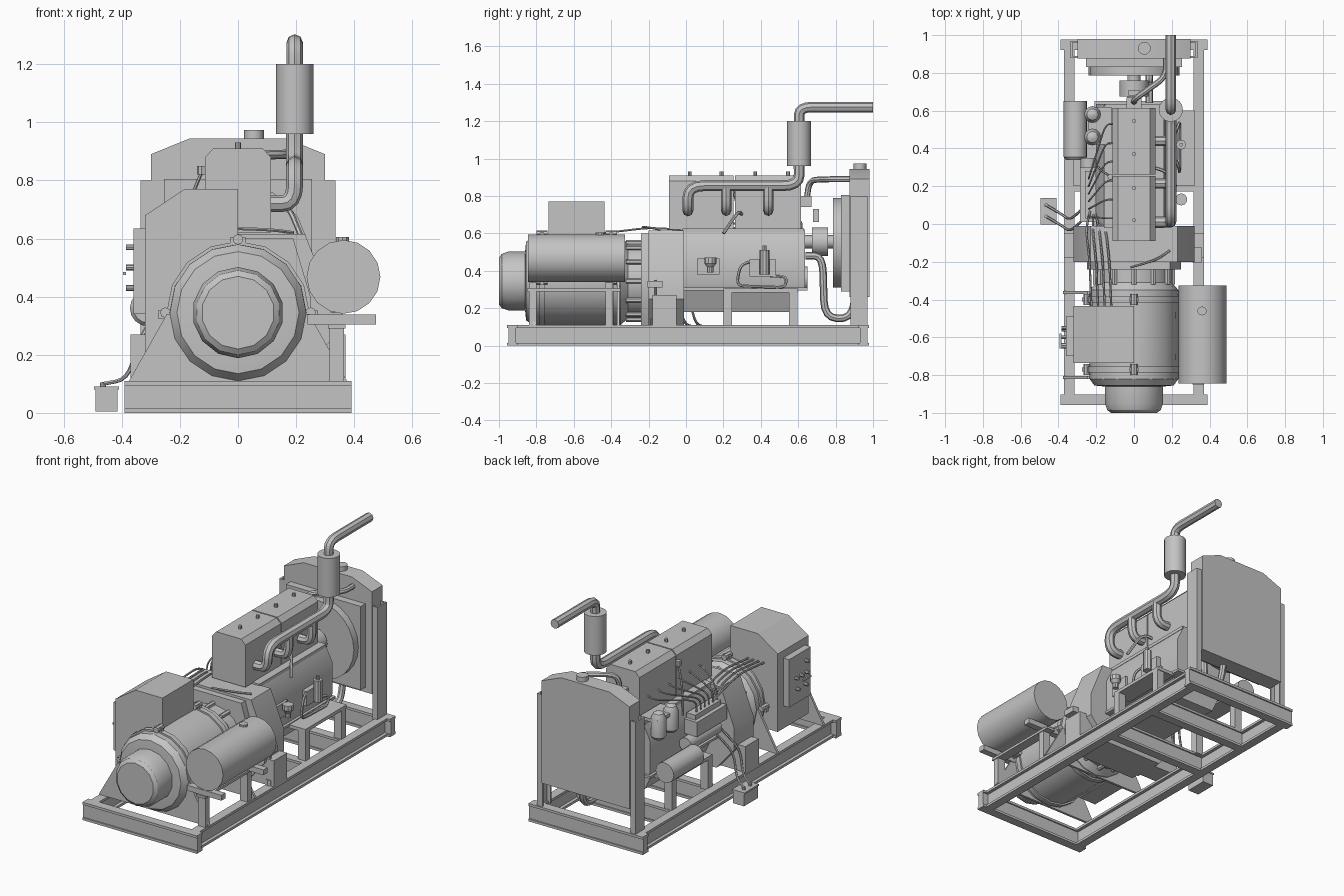
import bpy
import bmesh
from math import cos, sin, tau, radians
from mathutils import Vector

if "Cube" in bpy.data.objects:
    bpy.data.objects.remove(bpy.data.objects["Cube"])

paint = bpy.data.materials.new("machine grey")
paint.use_nodes = True
grey = (.55, .55, .55, 1)
paint.diffuse_color = grey
paint.node_tree.nodes["Principled BSDF"].inputs["Base Color"].default_value = grey
built = []


def register(name, mesh):
    mesh.materials.clear()
    mesh.materials.append(paint)
    obj = bpy.data.objects.new(name, mesh)
    bpy.context.collection.objects.link(obj)
    built.append(obj)
    return obj


def finish(name, bm):
    bmesh.ops.recalc_face_normals(bm, faces=bm.faces)
    mesh = bpy.data.meshes.new(name)
    bm.to_mesh(mesh)
    bm.free()
    return register(name, mesh)


def box(name, *spans):
    """One object from any number of (x range, y range, z range) blocks."""
    bm = bmesh.new()
    for span in spans:
        cube = bmesh.ops.create_cube(bm, size=1)
        for v in cube["verts"]:
            v.co = Vector([lo + (hi - lo) * (c + .5) for c, (lo, hi) in zip(v.co, span)])
    return finish(name, bm)


def prism(name, outline, start, end):
    """Extrude an x-z outline along y."""
    bm = bmesh.new()
    face = bm.faces.new([bm.verts.new((x, start, z)) for x, z in outline])
    grown = bmesh.ops.extrude_face_region(bm, geom=[face])
    for v in grown["geom"]:
        if isinstance(v, bmesh.types.BMVert):
            v.co.y = end
    return finish(name, bm)


def mirrored(half):
    return half + [(-x, z) for x, z in reversed(half)]


def lathe(name, center, profile, axis="Y", sides=16):
    """Turn (radius, distance) points about an axis through center."""
    bm = bmesh.new()
    rings = []
    for r, d in profile:
        ring = []
        for i in range(sides):
            a, b = r * sin(tau * i / sides), r * cos(tau * i / sides)
            local = {"X": (d, a, b), "Y": (a, d, b), "Z": (a, b, d)}[axis]
            ring.append(bm.verts.new(Vector(center) + Vector(local)))
        rings.append(ring)
    for low, high in zip(rings, rings[1:]):
        for i in range(sides):
            j = (i + 1) % sides
            bm.faces.new((low[i], low[j], high[j], high[i]))
    bm.faces.new(rings[0])
    bm.faces.new(rings[-1])
    return finish(name, bm)


def rod(name, center, r, start, end, axis="Y", sides=16):
    return lathe(name, center, [(r, start), (r, end)], axis, sides)


def tube(name, points, r, bend=.06, fine=2):
    """Pipe through the points, with rounded corners."""
    pts = [Vector(p) for p in points]
    path = [pts[0]]
    for a, b, c in zip(pts, pts[1:], pts[2:]):
        p = b + (a - b).normalized() * min(bend, (a - b).length * .49)
        q = b + (c - b).normalized() * min(bend, (c - b).length * .49)
        for t in (0, .25, .5, .75, 1):
            path.append(p.lerp(b, t).lerp(b.lerp(q, t), t))
    path.append(pts[-1])
    curve = bpy.data.curves.new(name, "CURVE")
    curve.dimensions = "3D"
    curve.bevel_depth, curve.bevel_resolution, curve.use_fill_caps = r, fine, True
    spline = curve.splines.new("POLY")
    spline.points.add(len(path) - 1)
    for point, co in zip(spline.points, path):
        point.co = (*co, 1)
    temp = bpy.data.objects.new(name + " path", curve)
    mesh = bpy.data.meshes.new_from_object(temp)
    bpy.data.objects.remove(temp)
    return register(name, mesh)


# Base frame of I-beams
def beam(name, x, y, web):
    wx, wy = web
    box(name, (x, y, (0, .015)), (x, y, (.095, .11)), (wx, wy, (.01, .1)))


for side, s in (("left", 1), ("right", -1)):
    beam(side + "_rail", (s * .315, s * .37), (-.93, .95), ((s * .335, s * .35), (-.93, .95)))
for label, y in (("front", -.93), ("middle", .2), ("engine", .57), ("rear", .95)):
    w = .39 if label in ("front", "rear") else .33
    beam(label + "_crossbeam", (-w, w), (y - .028, y + .028), ((-w, w), (y - .02, y + .02)))

# Generator
axle = (0, 0, .345)
lathe("generator_body", axle, [(.16, -.86), (.21, -.855), (.235, -.82), (.238, -.6),
                               (.235, -.35), (.2, -.31)])
lathe("generator_end_cap", axle, [(.125, -1), (.145, -.985), (.157, -.95), (.157, -.84)], sides=14)
rod("generator_neck", axle, .2, -.33, -.2)
rod("coupling_flange", axle, .235, -.24, -.2)
for i in range(12):
    a = tau * i / 12
    rod("neck_rib", (.205 * sin(a), 0, .345 + .205 * cos(a)), .014, -.32, -.22, sides=6)
for y in (-.77, -.4):
    rod("generator_band", axle, .246, y - .015, y + .015)
    for x, z in ((0, .597), (-.25, .345), (.25, .345)):
        rod("band_lug", (x, y, z), .018, -.03, .03, sides=8)
        box("lug_pad", ((x - .025, x + .025), (y - .01, y + .01), (z - .02, z + .008)))
for y in (-.82, -.37):
    prism("generator_foot", mirrored([(.375, .11), (.245, .34)]), y, y + .015)

# Control box and switch panel
prism("control_box", [(-.32, .2), (-.32, .68), (-.185, .77), (0, .77), (0, .45), (-.2, .2)], -.735, -.435)
box("switch_panel", ((-.36, -.32), (-.7, -.49), (.34, .635)))
for y, z in ((-.65, .5), (-.6, .5), (-.55, .5), (-.64, .43), (-.56, .43), (-.65, .57)):
    rod("switch", (-.36, y, z), .01, -.025, 0, "X", 8)
box("panel_handle", ((-.395, -.385), (-.66, -.58), (.475, .485)))

# Fuel tank on its stand
rod("fuel_tank", (.363, 0, .468), .127, -.845, -.325)
rod("tank_cap", (.36, -.46, .58), .024, 0, .025, "Z", 10)
box("tank_stand", ((.31, .37), (-.85, -.35), (.29, .305)),
    *[((.24, .475), (y, y + .04), (.305, .338)) for y in (-.84, -.43)],
    *[((.315, .365), (y, y + .04), (.11, .3)) for y in (-.84, -.43)])

# Flywheel housing
prism("flywheel_housing", mirrored([(.2, .11), (.32, .25), (.32, .39), (.23, .615)]), -.2, -.01)
prism("housing_collar", mirrored([(.19, .11), (.25, .25), (.25, .4), (.19, .6)]), -.24, -.2)
box("housing_feet", *[((s * .2, s * .37), (-.18, -.05), (.11, .27)) for s in (1, -1)])

# Engine block, oil pan and covers
prism("engine_block", mirrored([(.19, .3), (.2, .33), (.2, .52), (.15, .62)]), -.02, .635)
prism("oil_pan", mirrored([(.12, .18), (.18, .31)]), -.02, .57)
box("block_ledge", ((-.21, .21), (-.02, .65), (.295, .31)))
box("head_gasket", ((-.16, .16), (-.02, .63), (.605, .625)))
for label, start, end in (("front", -.09, .255), ("rear", .262, .615)):
    prism("valve_cover_" + label, mirrored([(.113, .62), (.113, .88), (.085, .91)]), start, end)
for y in (.02, .19, .37, .545):
    rod("cover_knob", (0, y, .905), .01, 0, .025, "Z", 8)
for side, s in (("left", 1), ("right", -1)):
    box(side + "_engine_stand", ((s * .2, s * .32), (.2, .6), (.285, .305)),
        *[((s * .27, s * .32), (y, y + .045), (.1, .3)) for y in (.2, .55)])

# Exhaust manifold, muffler and outlet
tube("exhaust_manifold", [(.1, .01, .72), (.195, .01, .72), (.195, .01, .855),
                          (.195, .605, .855), (.195, .605, .97)], .029, .09)
for y in (.215, .44):
    tube("exhaust_port", [(.1, y, .72), (.195, y, .72), (.195, y, .85)], .027, .09)
rod("muffler", (.195, .605, 0), .064, .96, 1.2, "Z")
tube("exhaust_outlet", [(.195, .605, 1.19), (.195, .605, 1.275), (.195, 1, 1.275)], .028, .07)

# Radiator, shroud and fan drive
prism("radiator", mirrored([(.3, .26), (.3, .89), (.165, .945)]), .875, .98)
for s in (1, -1):
    box("radiator_post", ((s * .325, s * .335), (.88, .97), (.1, .8)),
        *[((s * .3, s * .335), (y, y + .01), (.1, .8)) for y in (.88, .96)])
rod("radiator_cap", (.055, .93, .94), .034, 0, .033, "Z", 12)
box("shroud_plate", ((-.255, .255), (.83, .88), (.29, .805)))
rod("fan_shroud", (0, 0, .55), .24, .785, .835, sides=24)
rod("fan_pulley", (0, 0, .555), .077, .675, .76)
rod("fan_shaft", (0, 0, .555), .035, .6, .8, sides=12)
box("thermostat", ((-.04, .04), (.61, .67), (.74, .8)), ((-.03, .03), (.68, .71), (.66, .73)))
tube("upper_hose", [(0, .645, .78), (0, .66, .885), (.17, .78, .89), (.17, .88, .89)], .016)
tube("lower_hose", [(.08, .64, .48), (.08, .73, .48), (.08, .74, .15), (.08, .88, .14),
                    (.08, .91, .28)], .02, .09)

# Right side auxiliaries: starter, filters, injection pump and lines
lathe("air_cylinder", (-.31, 0, .36), [(.05, .34), (.062, .355), (.062, .65)])
rod("starter_motor", (-.24, 0, .4), .042, .05, .35)
for y in (.46, .58):
    lathe("fuel_filter", (-.22, y, .52), [(.025, 0), (.044, .02), (.044, .13), (.03, .16), (.01, .17)], "Z", 12)
box("filter_bracket", ((-.24, -.12), (.42, .62), (.63, .65)))
box("injection_pump", ((-.285, -.2), (.01, .3), (.44, .53)), ((-.26, -.2), (.03, .28), (.53, .56)))
for i in range(6):
    y, port = .04 + .04 * i, .03 + .1 * i
    tube("injector_line", [(-.24, y, .55), (-.24, y, .63), (-.15, port, .72), (-.1, port, .74)], .005, fine=1)
tube("dipstick", [(-.19, .3, .55), (-.17, .28, .72), (-.12, .25, .84)], .006, fine=1)
rod("dipstick_cap", (-.125, .25, .82), .016, 0, .03, "Z", 8)
for i in range(4):
    x = -.12 - .035 * i
    tube("harness_cable", [(x, -.45, .6), (x - .01, -.2, .63), (x - .03, -.02, .62),
                           (-.21, .03 + .04 * i, .5)], .006, fine=1)

# Battery box and cables
box("battery_box", ((-.49, -.415), (0, .135), (.005, .085)), ((-.495, -.41), (-.003, .138), (.08, .09)))
for y in (.04, .1):
    rod("battery_terminal", (-.465, y, .085), .01, 0, .02, "Z", 8)
    tube("battery_cable", [(-.465, y, .1), (-.38, y - .05, .115), (-.34, y - .08, .25), (-.25, y, .4)], .007, fine=1)

# Left side auxiliaries: filter, filler and lever
box("filter_mount", ((.19, .215), (.06, .18), (.38, .465)), ((.19, .23), (.34, .48), (.37, .46)))
lathe("oil_filler", (.25, .13, .39), [(.018, 0), (.018, .03), (.032, .05), (.032, .08)], "Z", 10)
rod("small_filter", (.25, .42, .38), .026, 0, .13, "Z", 10)
rod("filter_stem", (.25, .42, .5), .01, 0, .035, "Z", 8)
tube("drain_line", [(.22, .35, .45), (.24, .29, .43), (.24, .27, .32), (.24, .53, .31),
                    (.24, .54, .37), (.21, .45, .37)], .008, .04, 1)
tube("breather_line", [(.1, .3, .7), (.17, .28, .72), (.22, .2, .6)], .009, fine=1)
tube("speed_cable", [(-.02, -.23, .635), (.12, -.19, .63), (.19, -.14, .62)], .006, fine=1)
rod("lever_rod", (.335, -.165, 0), .007, .12, .35, "Z", 8)
rod("lever_base", (.335, -.165, 0), .024, .11, .145, "Z", 10)
box("lever_plate", ((.31, .36), (-.205, -.125), (.31, .345)))

# Smooth the round parts, keep hard edges
bpy.ops.object.select_all(action="DESELECT")
for obj in built:
    obj.select_set(True)
bpy.context.view_layer.objects.active = built[0]
bpy.ops.object.shade_smooth_by_angle(angle=radians(32))
